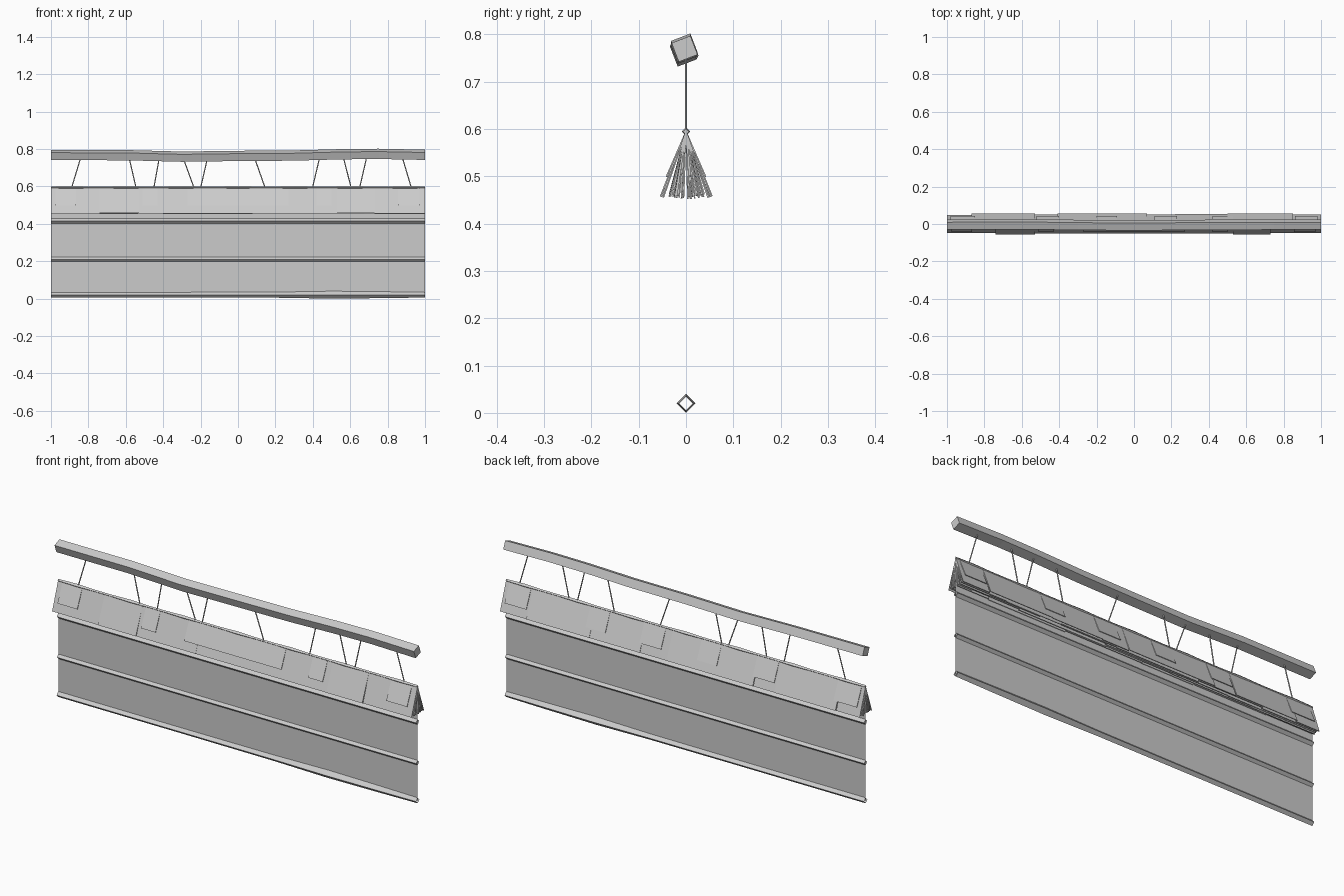
import bpy, bmesh, math, random
from mathutils import Matrix, Vector

random.seed(4)
cube = bpy.data.objects.get("Cube")
if cube:
    bpy.data.objects.remove(cube, do_unlink=True)

grey = bpy.data.materials.new("plain grey")
grey.use_nodes = True
grey.diffuse_color = (0.6, 0.6, 0.6, 1)
grey.node_tree.nodes["Principled BSDF"].inputs["Base Color"].default_value = (0.6, 0.6, 0.6, 1)


def finish(name, bm):
    mesh = bpy.data.meshes.new(name)
    bm.to_mesh(mesh)
    bm.free()
    mesh.materials.append(grey)
    obj = bpy.data.objects.new(name, mesh)
    bpy.context.collection.objects.link(obj)
    return obj


def square_bar(name, stations, turn, caps):
    """Four-sided bar; each station is x, y, z, radius."""
    bm = bmesh.new()
    rings = []
    for x, y, z, r in stations:
        angles = [turn + k * math.pi / 2 for k in range(4)]
        rings.append([bm.verts.new((x, y + r * math.cos(a), z + r * math.sin(a))) for a in angles])
    for a, b in zip(rings, rings[1:]):
        for k in range(4):
            bm.faces.new((a[k], a[k - 1], b[k - 1], b[k]))
    if caps:
        bm.faces.new(rings[0])
        bm.faces.new(rings[-1][::-1])
    bmesh.ops.recalc_face_normals(bm, faces=bm.faces)
    return finish(name, bm)


def add_flap(bm, x0, x1, length, degrees, side):
    """Thin board hinged on the ridge and leaning outwards."""
    lean = Matrix.Rotation(math.radians(degrees) * side, 4, 'X')
    place = (Matrix.Translation((0, 0, RIDGE)) @ lean
             @ Matrix.Translation(((x0 + x1) / 2, 0, -length / 2))
             @ Matrix.Diagonal((x1 - x0, 0.003, length, 1)))
    bmesh.ops.create_cube(bm, size=1, matrix=place)


RIDGE = 0.594

# Crooked top beam
beam = [(-1, -0.003, 0.768), (-0.6, -0.001, 0.767), (-0.3, -0.005, 0.759), (0, -0.007, 0.763),
        (0.3, -0.005, 0.765), (0.55, -0.004, 0.772), (0.75, -0.003, 0.774), (1, -0.003, 0.769)]
square_bar("top_beam", [(x, y, z, 0.03) for x, y, z in beam], math.radians(66), True)

# Slanted cords between ridge and beam
cords = [(-0.89, -0.84), (-0.545, -0.583), (-0.45, -0.42), (-0.235, -0.295), (-0.2, -0.162),
         (0.145, 0.087), (0.398, 0.437), (0.605, 0.563), (0.65, 0.688), (0.927, 0.878)]
bm = bmesh.new()
for low, high in cords:
    a, b = Vector((low, 0, 0.592)), Vector((high, 0, 0.757))
    d = b - a
    m = Matrix.Translation((a + b) / 2) @ d.to_track_quat('Z', 'Y').to_matrix().to_4x4()
    bmesh.ops.create_cone(bm, segments=6, radius1=0.003, radius2=0.003, depth=d.length, matrix=m)
finish("hanging_cords", bm)

# Flat hanging cloth
bm = bmesh.new()
bm.faces.new([bm.verts.new(p) for p in ((-1, 0, 0.02), (1, 0, 0.02), (1, 0, RIDGE), (-1, 0, RIDGE))])
finish("cloth_sheet", bm)

# Open diamond tubes across the cloth, and the ridge rod
for name, z, r in (("lower_batten", 0.21, 0.012), ("upper_batten", 0.415, 0.013)):
    square_bar(name, [(-1, 0, z, r), (1, 0, z, r)], 0, False)
square_bar("bottom_batten", [(x, 0, 0.02, r) for x, r in
           ((-1, 0.014), (-0.3, 0.014), (0.2, 0.015), (0.5, 0.02), (0.8, 0.017), (1, 0.014))], 0, False)
square_bar("ridge_rod", [(-1 + k * 0.1, 0, RIDGE, 0.006 + 0.003 * (k % 3 == 1))
           for k in range(21)], 0, True)

# Outer long flaps (start, end, lean), then raised short flaps (start, end)
long_flaps = {
    -1: [(-1, -0.74, 19), (-0.74, -0.53, 21.5), (-0.53, -0.2, 20), (-0.2, 0.08, 19.5),
         (0.08, 0.53, 20), (0.53, 0.73, 21.5), (0.73, 1, 19)],
    1: [(-1, -0.87, 18.5), (-0.87, -0.53, 21.5), (-0.53, -0.41, 19.5), (-0.41, 0.07, 21.5),
        (0.07, 0.22, 20), (0.22, 0.5, 21), (0.5, 0.85, 22), (0.85, 1, 19.5)]}
short_flaps = {
    -1: [(-0.975, -0.865), (-0.51, -0.43), (-0.27, 0.27), (0.42, 0.5), (0.855, 0.97)],
    1: [(-0.98, -0.85), (-0.52, -0.4), (-0.2, -0.09), (0.11, 0.23), (0.42, 0.53), (0.86, 0.98)]}
for side, label in ((-1, "front"), (1, "back")):
    bm = bmesh.new()
    for x0, x1, lean in long_flaps[side]:
        add_flap(bm, x0, x1, 0.147, lean, side)
    for x0, x1 in short_flaps[side]:
        add_flap(bm, x0, x1, 0.104, 23.5, side)
    # Layers filling the fan beneath
    for lean in (3, 7, 11, 15):
        x = -1
        while x < 1:
            end = min(1, x + random.uniform(0.25, 0.5))
            add_flap(bm, x, end, random.uniform(0.136, 0.143), lean + random.uniform(-1.5, 1.5), side)
            x = end
    finish(label + "_flaps", bm)
